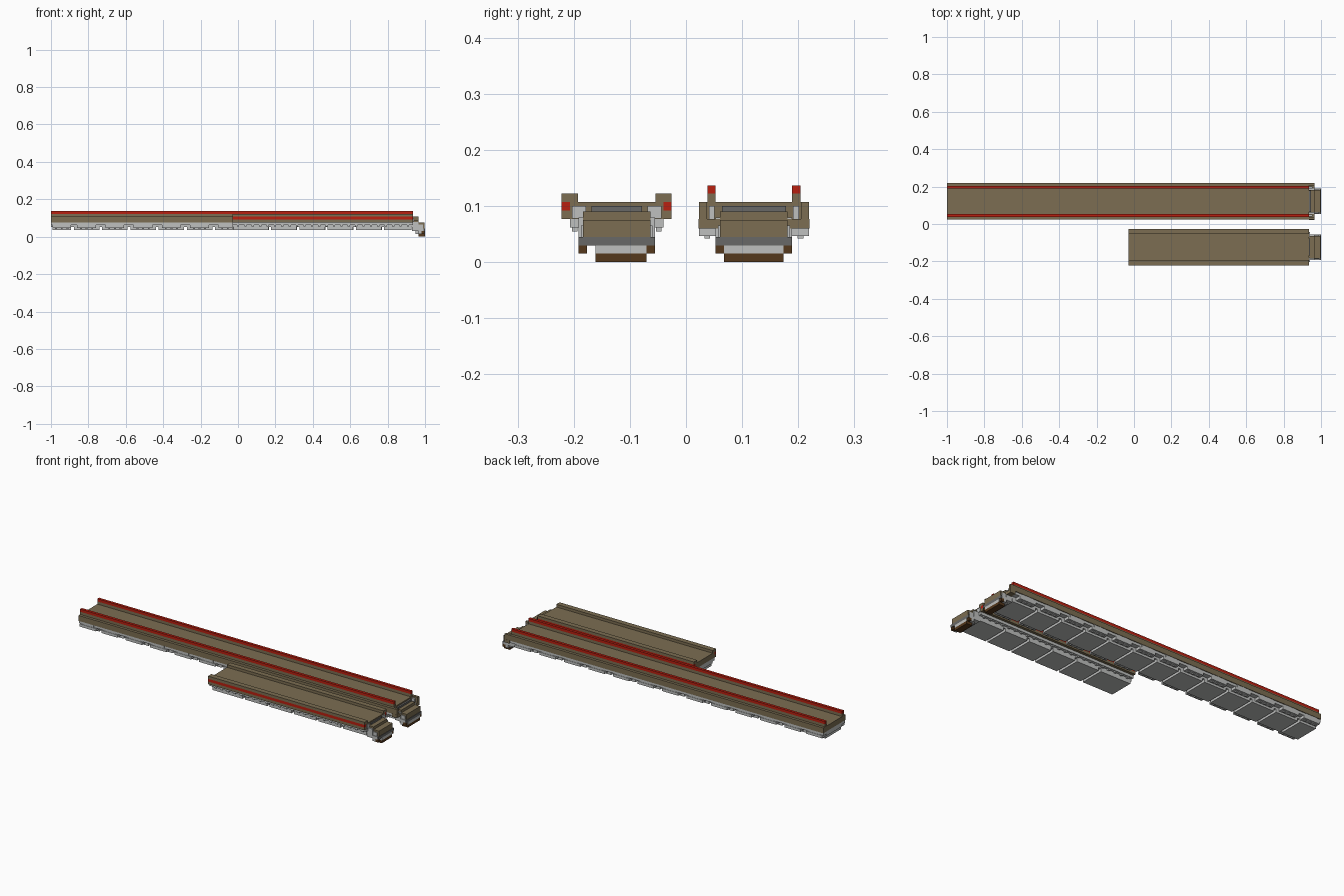
import bpy
import bmesh

cube = bpy.data.objects.get("Cube")
if cube:
    bpy.data.objects.remove(cube, do_unlink=True)


def material(name, colour):
    m = bpy.data.materials.new(name)
    m.use_nodes = True
    m.diffuse_color = (*colour, 1)
    m.node_tree.nodes["Principled BSDF"].inputs["Base Color"].default_value = (*colour, 1)
    return m


TAN = material("dark tan", (0.2, 0.155, 0.085))
RED = material("rail red", (0.48, 0.014, 0.005))
LIGHT = material("light grey", (0.52, 0.53, 0.52))
DARK = material("dark grey", (0.14, 0.14, 0.135))
BROWN = material("dark brown", (0.09, 0.04, 0.012))


def boxes(name, mat, spans):
    """One object from boxes given as (x range, y range, z range)."""
    bm = bmesh.new()
    for span in spans:
        verts = bmesh.ops.create_cube(bm, size=1)["verts"]
        for v in verts:
            v.co = [(a + b) / 2 + c * (b - a) for c, (a, b) in zip(v.co, span)]
    mesh = bpy.data.meshes.new(name)
    bm.to_mesh(mesh)
    bm.free()
    mesh.materials.append(mat)
    obj = bpy.data.objects.new(name, mesh)
    bpy.context.collection.objects.link(obj)
    return obj


def both(cy, inner, outer):
    """Matching y ranges on the two sides of a centre line."""
    return [(cy - outer, cy - inner), (cy + inner, cy + outer)]


def end_arm(name, cy, trim=0):
    """Stepped coupling arm; trim narrows the hook on its right side."""
    def mid(h):
        return (cy - h, cy + h)
    hook = (cy - 0.053 + trim, cy + 0.053)
    boxes(name + "_arm_top", TAN, [((0.93, 0.965), mid(0.06), (0.06, 0.09)),
                                   ((0.965, 0.998), mid(0.06), (0.045, 0.075))])
    boxes(name + "_arm_body", LIGHT, [((0.93, 0.992), mid(0.068), (0.03, 0.045)),
                                      ((0.95, 1.0), hook, (0.015, 0.03)),
                                      ((0.93, 0.965), mid(0.068), (0.045, 0.06))])
    boxes(name + "_arm_end", DARK, [((0.992, 1.0), mid(0.068), (0.03, 0.045))])
    boxes(name + "_arm_cheeks", LIGHT,
          [((0.935, 0.965), y, (0.06, 0.08)) for y in both(cy, 0.059, 0.068)] +
          [((0.965, 0.99), y, (0.045, 0.065)) for y in both(cy, 0.059, 0.064)] +
          [((0.965, 0.982), y, (0.015, 0.03)) for y in both(cy, 0.053, 0.068)])
    boxes(name + "_arm_hook", BROWN,
          [((0.965, 1.0), hook, (0, 0.015))] +
          [((0.982, 0.998), y, (0.015, 0.03)) for y in both(cy, 0.053, 0.068)])


def underside(name, cy, start, end, first_joint):
    """Grey body with separate bottom panels between cross grooves."""
    boxes(name + "_body", LIGHT, [((start, end), (cy - 0.068, cy + 0.068), (0.052, 0.078))])
    joints = [start]
    x = first_joint
    while x < end - 0.05:
        joints.append(x)
        x += 0.151
    joints.append(end)
    pairs = list(zip(joints, joints[1:]))
    boxes(name + "_panels", LIGHT,
          [((a + 0.007, b - 0.007), (cy - 0.068, cy + 0.068), (0.035, 0.053)) for a, b in pairs])
    return pairs


# Long beam with raised rails
cy = 0.121
boxes("long_deck", TAN, [((-1, 0.935), (cy - 0.098, cy + 0.098), (0.077, 0.107))])
boxes("long_end_beam", TAN, [((0.935, 0.965), (cy - 0.099, cy + 0.099), (0.06, 0.077))])
boxes("long_end_corners", TAN,
      [((0.935, 0.965), y, (0.077, 0.107)) for y in both(cy, 0.084, 0.098)])
boxes("long_end_panel", DARK, [((0.93, 0.945), (cy - 0.057, cy + 0.057), (0.077, 0.1))])
boxes("long_end_clips", LIGHT, [((0.935, 0.955), y, (0.077, 0.1)) for y in both(cy, 0.07, 0.08)])
boxes("rail_bases", TAN, [((-1, 0.935), y, (0.106, 0.122)) for y in both(cy, 0.068, 0.083)])
boxes("rails", RED, [((-1, 0.935), y, (0.122, 0.137)) for y in both(cy, 0.068, 0.083)])
bays = underside("long", cy, -1, 0.935, -0.885)
boxes("long_side_ledges", LIGHT,
      [((-1, 0.935), y, (0.063, 0.078)) for y in both(cy, 0.067, 0.094)])
brackets, lugs, studs = [], [], []
for a, b in bays:
    m = (a + b) / 2
    half = min(0.05, (b - a) / 2 - 0.004)
    for y in both(cy, 0.067, 0.098):
        brackets.append(((m - half, m + half), y, (0.047, 0.062)))
    for y in both(cy, 0.067, 0.096):
        lugs.append(((m - half * 0.7, m + half * 0.7), y, (0.06, 0.077)))
    # Small studs under each bracket
    for k in range(-1, 2):
        s = m + k * half * 0.6
        for y in both(cy, 0.078, 0.088):
            studs.append(((s - 0.005, s + 0.005), y, (0.042, 0.048)))
boxes("long_brackets", LIGHT, brackets)
boxes("long_bracket_lugs", LIGHT, lugs)
boxes("long_bracket_studs", LIGHT, studs)
end_arm("long", cy)

# Short beam with low parapets, each holding a red strip in its outer side
cy = -0.1235
x_range = (-0.03, 0.935)
boxes("short_deck", TAN, [(x_range, (cy - 0.07, cy + 0.07), (0.077, 0.107))])
boxes("short_end_panel", DARK, [((0.93, 0.94), (cy - 0.045, cy + 0.045), (0.077, 0.1))])
boxes("short_end_clips", LIGHT,
      [((0.93, 0.94), y, (0.078, 0.1)) for y in both(cy, 0.055, 0.08)])
boxes("parapets", TAN,
      [(x_range, y, (0.077, 0.122)) for y in both(cy, 0.069, 0.083)] +
      [(x_range, y, z) for y in both(cy, 0.083, 0.098)
       for z in ((0.077, 0.092), (0.107, 0.122))])
boxes("parapet_strips", RED, [(x_range, y, (0.092, 0.107)) for y in both(cy, 0.083, 0.098)])
boxes("short_side_ledges", LIGHT, [(x_range, y, (0.062, 0.078)) for y in both(cy, 0.067, 0.083)])
underside("short", cy, *x_range, 0.17)
short_studs = []
for i in range(24):
    s = i * 0.0395
    short_studs += [((s - 0.006, s + 0.006), y, (0.055, 0.063)) for y in both(cy, 0.07, 0.08)]
boxes("short_ledge_studs", LIGHT, short_studs)
end_arm("short", cy, 0.015)
